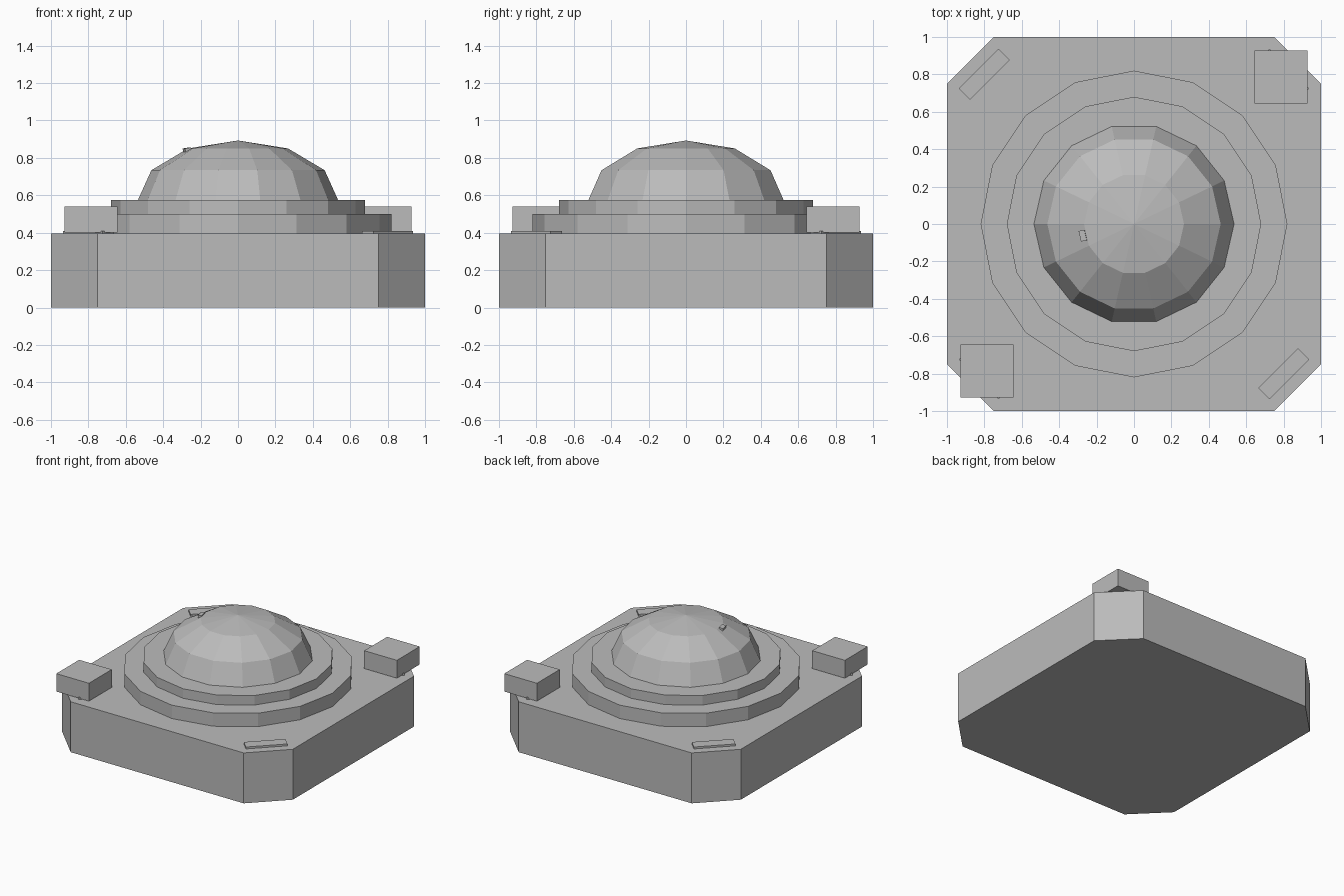
import bpy, bmesh
from math import radians, sin, cos, pi
from mathutils import Matrix, Vector

if "Cube" in bpy.data.objects:
    bpy.data.objects.remove(bpy.data.objects["Cube"], do_unlink=True)

grey = bpy.data.materials.new("plain_grey")
grey.use_nodes = True
GREY = (0.5, 0.5, 0.5, 1)
grey.diffuse_color = GREY
grey.node_tree.nodes["Principled BSDF"].inputs["Base Color"].default_value = GREY

BASE_TOP = 0.395


def finish(bm, name):
    bmesh.ops.recalc_face_normals(bm, faces=bm.faces)
    mesh = bpy.data.meshes.new(name)
    bm.to_mesh(mesh)
    bm.free()
    mesh.materials.append(grey)
    obj = bpy.data.objects.new(name, mesh)
    bpy.context.collection.objects.link(obj)
    return obj


def lathe(name, profile, sides):
    """Revolve (radius, height) pairs into a flat-faced solid of the given sides."""
    bm = bmesh.new()
    rings = []
    for r, z in profile:
        if r == 0:
            rings.append([bm.verts.new((0, 0, z))] * sides)
        else:
            rings.append([bm.verts.new((r * cos(2 * pi * i / sides),
                                        r * sin(2 * pi * i / sides), z))
                          for i in range(sides)])
    for low, high in zip(rings, rings[1:]):
        for i in range(sides):
            j = (i + 1) % sides
            corners = [low[i], low[j], high[j], high[i]]
            bm.faces.new(list(dict.fromkeys(corners)))
    for ring in (rings[0], rings[-1]):
        if ring[0] is not ring[1]:
            bm.faces.new(ring)
    return finish(bm, name)


def block(name, size, centre, turn=0, tilt=0):
    bm = bmesh.new()
    bmesh.ops.create_cube(bm, size=1, matrix=Matrix.Diagonal((*size, 1)))
    obj = finish(bm, name)
    obj.location = centre
    obj.rotation_euler = (0, radians(tilt), radians(turn))
    return obj


# Square base with cut corners
bm = bmesh.new()
outline = []
for sx, sy in ((1, 1), (-1, 1), (-1, -1), (1, -1)):
    pair = [(sx, sy * 0.75), (sx * 0.75, sy)]
    outline += pair if sx * sy > 0 else pair[::-1]
floor = bm.faces.new([bm.verts.new((x, y, 0)) for x, y in outline])
raised = bmesh.ops.extrude_face_region(bm, geom=[floor], use_keep_orig=True)
bmesh.ops.translate(bm, vec=Vector((0, 0, BASE_TOP)),
                    verts=[g for g in raised["geom"] if isinstance(g, bmesh.types.BMVert)])
finish(bm, "base")

# Two stepped collars
lathe("lower_collar", [(0.82, BASE_TOP), (0.82, 0.5)], 16)
lathe("upper_collar", [(0.68, 0.5), (0.68, 0.575)], 16)

# Flattened dome in three bands
steps = [radians(a) for a in (0, 30, 60)]
dome = [(0.535 * cos(a), 0.575 + 0.318 * sin(a)) for a in steps] + [(0, 0.893)]
lathe("dome", dome, 14)

# Thin strip across every corner
for sx in (-1, 1):
    for sy in (-1, 1):
        side = ("left" if sx > 0 else "right") + ("_back" if sy > 0 else "_front")
        block("corner_strip_" + side, (0.3, 0.085, 0.015),
              (sx * 0.8, sy * 0.8, BASE_TOP + 0.0075), -45 * sx * sy)

# Boxes on two opposite corners
for s, side in ((-1, "right_front"), (1, "left_back")):
    block("corner_box_" + side, (0.283, 0.283, 0.14),
          (s * 0.785, s * 0.785, BASE_TOP + 0.075))

# Small tab on the dome shoulder
block("dome_tab", (0.032, 0.058, 0.03), (-0.272, -0.062, 0.838), 13, -10)
